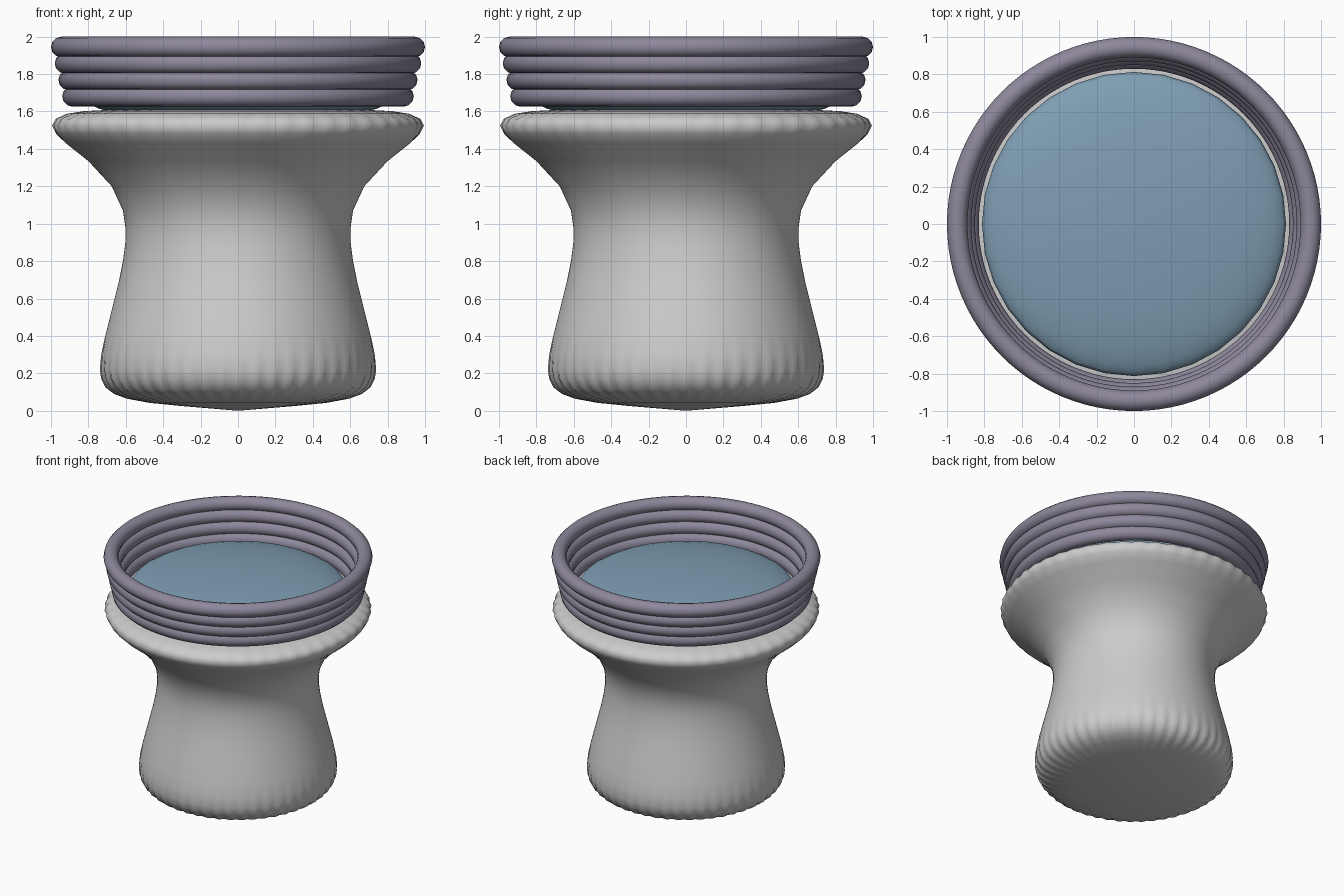
import bpy
import math

if "Cube" in bpy.data.objects:
    bpy.data.objects.remove(bpy.data.objects["Cube"])


def material(name, color):
    m = bpy.data.materials.new(name)
    m.diffuse_color = (*color, 1)
    m.use_nodes = True
    m.node_tree.nodes["Principled BSDF"].inputs["Base Color"].default_value = m.diffuse_color
    return m


def lathe(name, profile, sides, ripples=0):
    """Revolve (radius, z, ripple) points; both ends close on the axis."""
    bottom, top, rows = profile[0], profile[-1], profile[1:-1]
    verts, faces = [], []
    for r, z, amp in rows:
        for i in range(sides):
            a = 2 * math.pi * i / sides
            k = r * (1 + amp * math.cos(ripples * a))
            verts.append((k * math.cos(a), k * math.sin(a), z))
    lo = len(verts)
    verts += [(0, 0, bottom[1]), (0, 0, top[1])]
    last = (len(rows) - 1) * sides
    for i in range(sides):
        j = (i + 1) % sides
        faces.append((lo, j, i))
        faces.append((lo + 1, last + i, last + j))
        for k in range(0, last, sides):
            faces.append((k + i, k + j, k + sides + j, k + sides + i))
    me = bpy.data.meshes.new(name)
    me.from_pydata(verts, [], faces)
    me.polygons.foreach_set("use_smooth", [True] * len(faces))
    ob = bpy.data.objects.new(name, me)
    bpy.context.collection.objects.link(ob)
    return ob


purple = material("ring_purple", (0.27, 0.245, 0.33))
blue = material("disc_blue", (0.21, 0.34, 0.45))

# Flared pedestal with a softly rippled foot and lip
lathe("pedestal", [
    (0, 0, 0), (0.3, 0.025, 0), (0.47, 0.042, 0.005), (0.59, 0.065, 0.010),
    (0.655, 0.09, 0.012), (0.70, 0.125, 0.012), (0.725, 0.17, 0.009),
    (0.735, 0.22, 0.005), (0.73, 0.30, 0.002), (0.71, 0.40, 0),
    (0.685, 0.50, 0), (0.66, 0.60, 0), (0.635, 0.70, 0), (0.615, 0.80, 0),
    (0.602, 0.90, 0), (0.602, 0.98, 0), (0.615, 1.07, 0),
    (0.675, 1.20, 0), (0.80, 1.335, 0), (0.92, 1.43, 0),
    (0.97, 1.48, 0.002), (0.99, 1.525, 0.004), (0.97, 1.56, 0.006),
    (0.91, 1.588, 0.006), (0.82, 1.602, 0.004), (0.6, 1.613, 0),
    (0, 1.63, 0)], 192, ripples=48)

# Flattened lens inside the rings
bpy.ops.mesh.primitive_uv_sphere_add(segments=32, ring_count=16, radius=1,
                                     location=(0, 0, 1.672))
disc = bpy.context.object
disc.name = "disc"
disc.scale = (0.813, 0.813, 0.14)
disc.data.materials.append(blue)
bpy.ops.object.shade_smooth()

# Four stacked rings, each a little wider than the one below
for i in range(4):
    bpy.ops.mesh.primitive_torus_add(
        major_radius=0.885 + 0.02 * i, minor_radius=0.055,
        major_segments=96, minor_segments=12,
        location=(0, 0, 1.681 + 0.088 * i))
    ring = bpy.context.object
    ring.name = f"rim_ring_{i + 1}"
    ring.data.materials.append(purple)
    bpy.ops.object.shade_smooth()
